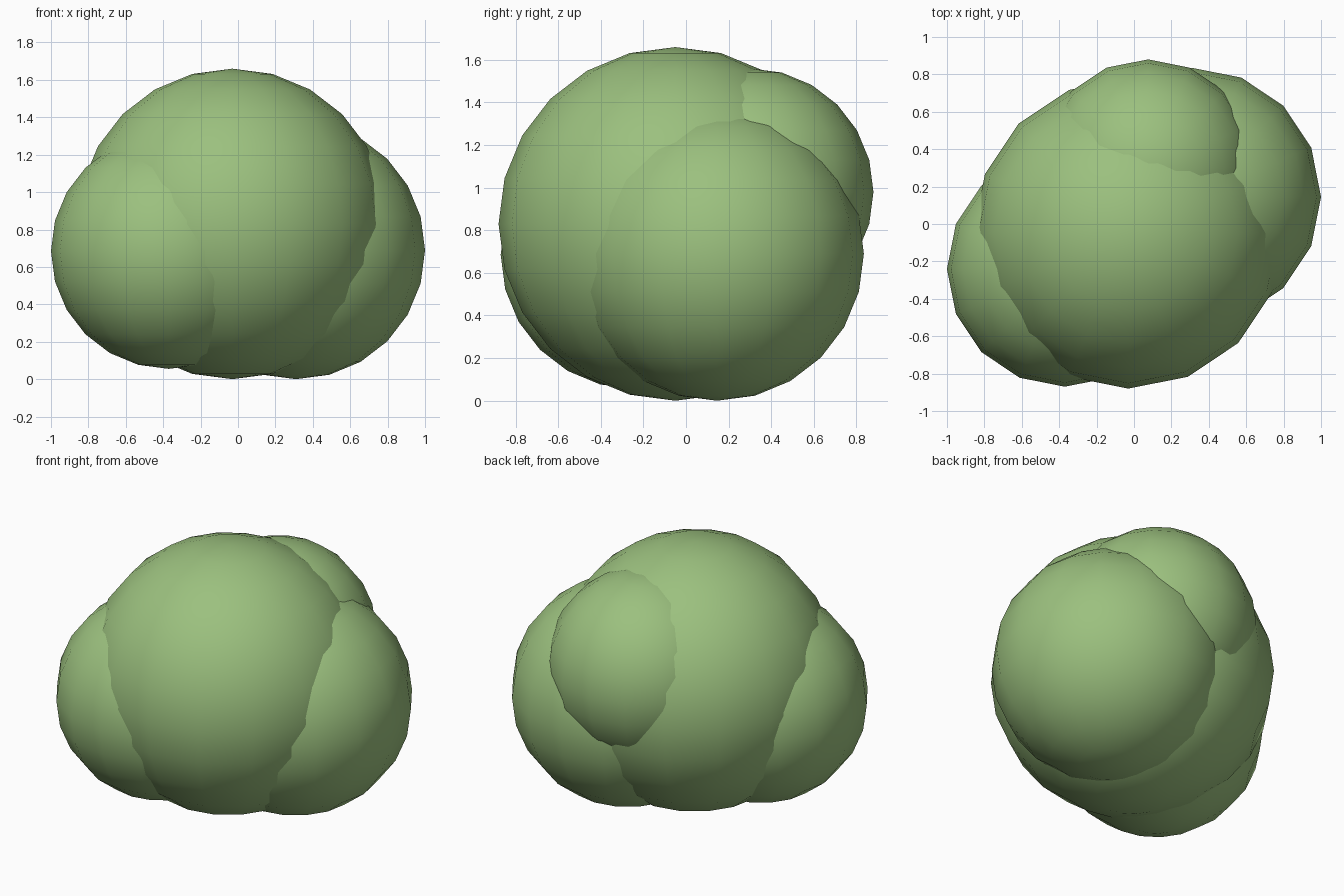
import bpy

if "Cube" in bpy.data.objects:
    bpy.data.objects.remove(bpy.data.objects["Cube"])

# One leafy green for the whole bush
leaf = bpy.data.materials.new("leaf_green")
leaf.diffuse_color = (0.33, 0.53, 0.21, 1.0)
leaf.use_nodes = True
leaf.node_tree.nodes["Principled BSDF"].inputs["Base Color"].default_value = leaf.diffuse_color


def leaf_clump(name, centre, radius):
    """One rounded mass of foliage."""
    bpy.ops.mesh.primitive_uv_sphere_add(
        segments=16, ring_count=12, radius=radius, location=centre)
    clump = bpy.context.object
    clump.name = name
    clump.data.materials.append(leaf)
    bpy.ops.object.shade_smooth()
    return clump


# Large middle mass with three smaller clumps around it
leaf_clump("main_clump", (-0.03, -0.05, 0.83), 0.83)
leaf_clump("left_clump", (-0.37, -0.24, 0.685), 0.63)
leaf_clump("right_clump", (0.31, 0.145, 0.69), 0.69)
leaf_clump("back_clump", (0.075, 0.30, 0.98), 0.58)
